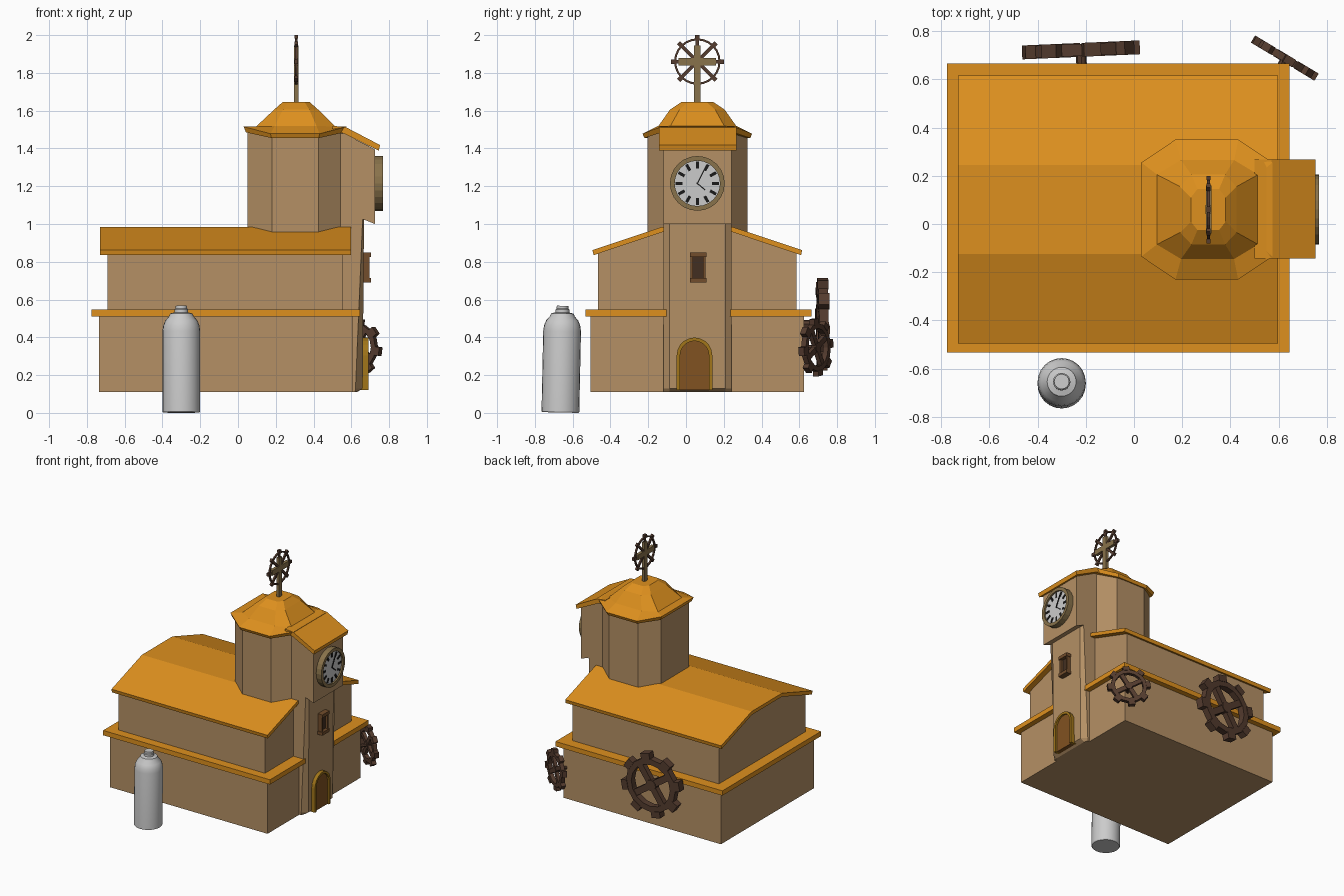
import bpy, bmesh
from math import sin, cos, pi, radians
from mathutils import Matrix, Vector

if "Cube" in bpy.data.objects:
    bpy.data.objects.remove(bpy.data.objects["Cube"])


def material(name, rgb):
    m = bpy.data.materials.new(name)
    m.diffuse_color = (*rgb, 1)
    m.use_nodes = True
    m.node_tree.nodes["Principled BSDF"].inputs["Base Color"].default_value = m.diffuse_color
    return m


WALL = material("plaster", (0.46, 0.28, 0.13))
ROOF = material("orange_roof", (0.73, 0.28, 0.013))
GEAR = material("dark_wood", (0.09, 0.045, 0.028))
FRAME = material("frame_wood", (0.17, 0.075, 0.025))
PANE = material("dark_pane", (0.055, 0.028, 0.015))
DOOR = material("door_wood", (0.22, 0.085, 0.015))
GOLD = material("door_trim", (0.36, 0.18, 0.01))
RIM = material("clock_rim", (0.25, 0.17, 0.07))
DIAL = material("dial_white", (0.65, 0.65, 0.66))
BLACK = material("black", (0.01, 0.01, 0.01))


def finish(bm, name, mat=None, matrix=Matrix()):
    bmesh.ops.recalc_face_normals(bm, faces=bm.faces)
    me = bpy.data.meshes.new(name)
    bm.to_mesh(me)
    bm.free()
    ob = bpy.data.objects.new(name, me)
    bpy.context.collection.objects.link(ob)
    ob.matrix_world = matrix
    if mat:
        me.materials.append(mat)
    return ob


def add_box(bm, lo, hi, matrix=Matrix()):
    lo, hi = Vector(lo), Vector(hi)
    m = matrix @ Matrix.Translation((lo + hi) / 2) @ Matrix.Diagonal((*(hi - lo), 1))
    bmesh.ops.create_cube(bm, size=1, matrix=m)


def box(name, lo, hi, mat):
    bm = bmesh.new()
    add_box(bm, lo, hi)
    return finish(bm, name, mat)


def loft(bm, rings, wrap=False):
    vs = [[bm.verts.new(p) for p in r] for r in rings]
    pairs = list(zip(vs, vs[1:] + vs[:1])) if wrap else list(zip(vs, vs[1:]))
    for a, b in pairs:
        for i in range(len(a)):
            j = (i + 1) % len(a)
            bm.faces.new((a[i], a[j], b[j], b[i]))
    if not wrap:
        bm.faces.new(vs[0])
        bm.faces.new(vs[-1])


def lofted(name, rings, mat):
    bm = bmesh.new()
    loft(bm, rings)
    return finish(bm, name, mat)


def prism_x(name, yz, x0, x1, mat):
    return lofted(name, [[(x, y, z) for y, z in yz] for x in (x0, x1)], mat)


def prism_y(name, xz, y0, y1, mat):
    return lofted(name, [[(x, y, z) for x, z in xz] for y in (y0, y1)], mat)


# Circle and annulus lying in the XZ plane, facing -y
def circle(r, y, n):
    return [(r * sin(2 * pi * i / n), y, r * cos(2 * pi * i / n)) for i in range(n)]


def add_annulus(bm, r0, r1, y0, y1, n):
    loft(bm, [circle(r, y, n) for r, y in ((r0, y0), (r1, y0), (r1, y1), (r0, y1))], True)


def spin(a):
    return Matrix.Rotation(a, 4, 'Y')


CY = 0.06   # symmetry line of the building

# Lower storey and ledge
box("lower_storey", (-0.735, -0.505, 0.11), (0.605, 0.625, 0.53), WALL)
box("ledge", (-0.775, -0.533, 0.51), (0.645, 0.665, 0.547), ROOF)

# Upper storey with gabled top, and its roof shell
prism_x("upper_storey", [(-0.465, 0.53), (-0.465, 0.845), (-0.12, 0.96), (0.24, 0.96),
                         (0.585, 0.845), (0.585, 0.53)], -0.69, 0.555, WALL)
slope = [(-0.555, 0.862), (-0.185, 0.985), (0.185, 0.985), (0.555, 0.862)]
shell = [(CY + y, z) for y, z in slope] + [(CY + y * 0.99, z - 0.027) for y, z in reversed(slope)]
prism_x("main_roof", shell, -0.73, 0.597, ROOF)

# Front pier with chamfered edges
def pier_ring(z, xf, xb):
    return [(0.5, CY - 0.18, z), (xb, CY - 0.18, z), (xf, CY - 0.148, z),
            (xf, CY + 0.148, z), (xb, CY + 0.18, z), (0.5, CY + 0.18, z)]


lofted("front_pier", [pier_ring(0.11, 0.63, 0.62), pier_ring(0.13, 0.66, 0.622),
                      pier_ring(1.03, 0.667, 0.66)], WALL)


# Octagonal tower; zx is the height at the x ends, zy at the y ends
def octagon(cx, hx, hy, kx, ky, zx, zy):
    out = []
    for sx, sy, flip in ((1, 1, 0), (-1, 1, 1), (-1, -1, 0), (1, -1, 1)):
        pair = [(cx + sx * hx, CY + sy * ky, zx), (cx + sx * kx, CY + sy * hy, zy)]
        out += pair[::-1] if flip else pair
    return out


lofted("tower", [octagon(0.303, 0.252, 0.265, 0.123, 0.17, z, z2)
                 for z, z2 in ((0.9, 0.9), (1.495, 1.465))], WALL)
lofted("tower_roof", [octagon(0.302, 0.26, 0.28, 0.125, 0.19, 1.485, 1.455),
                      octagon(0.302, 0.272, 0.29, 0.13, 0.195, 1.515, 1.478),
                      octagon(0.305, 0.21, 0.205, 0.11, 0.145, 1.515, 1.52),
                      octagon(0.308, 0.117, 0.145, 0.07, 0.095, 1.605, 1.605),
                      octagon(0.308, 0.072, 0.085, 0.045, 0.05, 1.645, 1.645)], ROOF)

# Clock housing and its sloping canopy
prism_y("clock_housing", [(0.45, 1.48), (0.56, 1.48), (0.725, 1.395), (0.725, 1.0),
                          (0.662, 1.025), (0.45, 1.025)], CY - 0.18, CY + 0.18, WALL)
prism_y("clock_canopy", [(0.5, 1.52), (0.57, 1.513), (0.752, 1.418), (0.745, 1.388),
                         (0.56, 1.48), (0.5, 1.485)], CY - 0.203, CY + 0.207, ROOF)

# Clock: rim, dial, marks and hands, turned to face +x
FACE_X = Matrix.Rotation(pi / 2, 4, 'Z')
clock_m = Matrix.Translation((0.72, CY, 1.215)) @ FACE_X
bm = bmesh.new()
add_annulus(bm, 0.12, 0.145, -0.048, 0, 24)
finish(bm, "clock_rim", RIM, clock_m)
bm = bmesh.new()
loft(bm, [circle(0.122, -0.036, 24), circle(0.122, 0, 24)])
finish(bm, "clock_dial", DIAL, clock_m)
bm = bmesh.new()
for i in range(12):
    add_box(bm, (-0.008, -0.04, 0.078), (0.008, -0.03, 0.115), spin(i * pi / 6))
for ang, length in ((27, 0.105), (130, 0.055)):
    add_box(bm, (-0.003, -0.042, -0.005), (0.003, -0.03, length), spin(radians(ang)))
finish(bm, "clock_marks_and_hands", BLACK, clock_m)

# Window
bm = bmesh.new()
for z in (0.69, 0.825):
    add_box(bm, (0.64, 0.02, z), (0.705, 0.108, z + 0.025))
for y in (0.025, 0.091):
    add_box(bm, (0.64, y, 0.7), (0.697, y + 0.013, 0.84))
finish(bm, "window_frame", FRAME)
box("window_pane", (0.64, 0.03, 0.7), (0.68, 0.1, 0.84), PANE)


# Arched door with trim
def arch(w, spring=0.305, base=0.12, n=10):
    curve = [(0.045 + w * cos(pi * i / n), spring + w * sin(pi * i / n)) for i in range(n + 1)]
    return [(0.045 + w, base)] + curve + [(0.045 - w, base)]


prism_x("door_trim", arch(0.094) + arch(0.076)[::-1], 0.64, 0.69, GOLD)
prism_x("door", arch(0.077), 0.64, 0.676, DOOR)


# Gear wheels on the back wall
def gear(name, loc, turn, r, thick, axle, phase):
    bm = bmesh.new()
    t = thick / 2
    add_annulus(bm, r * 0.66, r * 0.84, -t, t, 16)
    for i in range(8):
        add_box(bm, (-r * 0.15, -t * 1.15, r * 0.8), (r * 0.15, t * 1.15, r), spin(phase + i * pi / 4))
    for i in range(2):
        add_box(bm, (-r * 0.1, -t * 0.8, -r * 0.7), (r * 0.1, t * 0.8, r * 0.7),
                spin(phase + pi / 8 + i * pi / 2))
    loft(bm, [circle(r * 0.17, -t, 12), circle(r * 0.17, t, 12)])
    loft(bm, [circle(r * 0.09, -axle, 8), circle(r * 0.09, 0, 8)])
    m = Matrix.Translation(loc) @ Matrix.Rotation(radians(turn), 4, 'Z')
    finish(bm, name, GEAR, m)


gear("large_gear", (-0.22, 0.722, 0.47), 2.5, 0.242, 0.05, 0.11, 0.2)
gear("small_gear", (0.625, 0.688, 0.347), -31, 0.152, 0.03, 0.08, 0.15)

# Cross and spoked wheel on top of the tower
top_m = Matrix.Translation((0.309, CY, 1.86)) @ FACE_X
bm = bmesh.new()
add_box(bm, (-0.018, -0.012, -0.225), (0.018, 0.012, 0.085))
add_box(bm, (-0.1, -0.0115, -0.02), (0.1, 0.0115, 0.02))
finish(bm, "rooftop_cross", RIM, top_m)
bm = bmesh.new()
add_annulus(bm, 0.112, 0.123, -0.006, 0.006, 24)
for i in range(8):
    s = spin(i * pi / 4)
    add_box(bm, (-0.009, -0.006, 0.02), (0.009, 0.006, 0.13), s)
    add_box(bm, (-0.012, -0.009, 0.122), (0.012, 0.009, 0.14), s)
finish(bm, "rooftop_wheel", GEAR, top_m)

# Gas bottle beside the wall, leaning slightly
bottle = [(0.096, 0), (0.1, 0.006), (0.1, 0.43), (0.096, 0.46), (0.085, 0.487), (0.065, 0.51),
          (0.06, 0.524), (0.036, 0.53), (0.036, 0.546), (0.031, 0.55), (0.031, 0.565)]
rings = [[(r * cos(2 * pi * i / 24), r * sin(2 * pi * i / 24), z) for i in range(24)]
         for r, z in bottle]
ob = lofted("gas_bottle", rings, None)
ob.matrix_world = Matrix.Translation((-0.3, -0.665, 0.002)) @ Matrix.Rotation(radians(-1.2), 4, 'X')
bpy.context.view_layer.objects.active = ob
ob.select_set(True)
bpy.ops.object.shade_smooth_by_angle(angle=radians(30))
